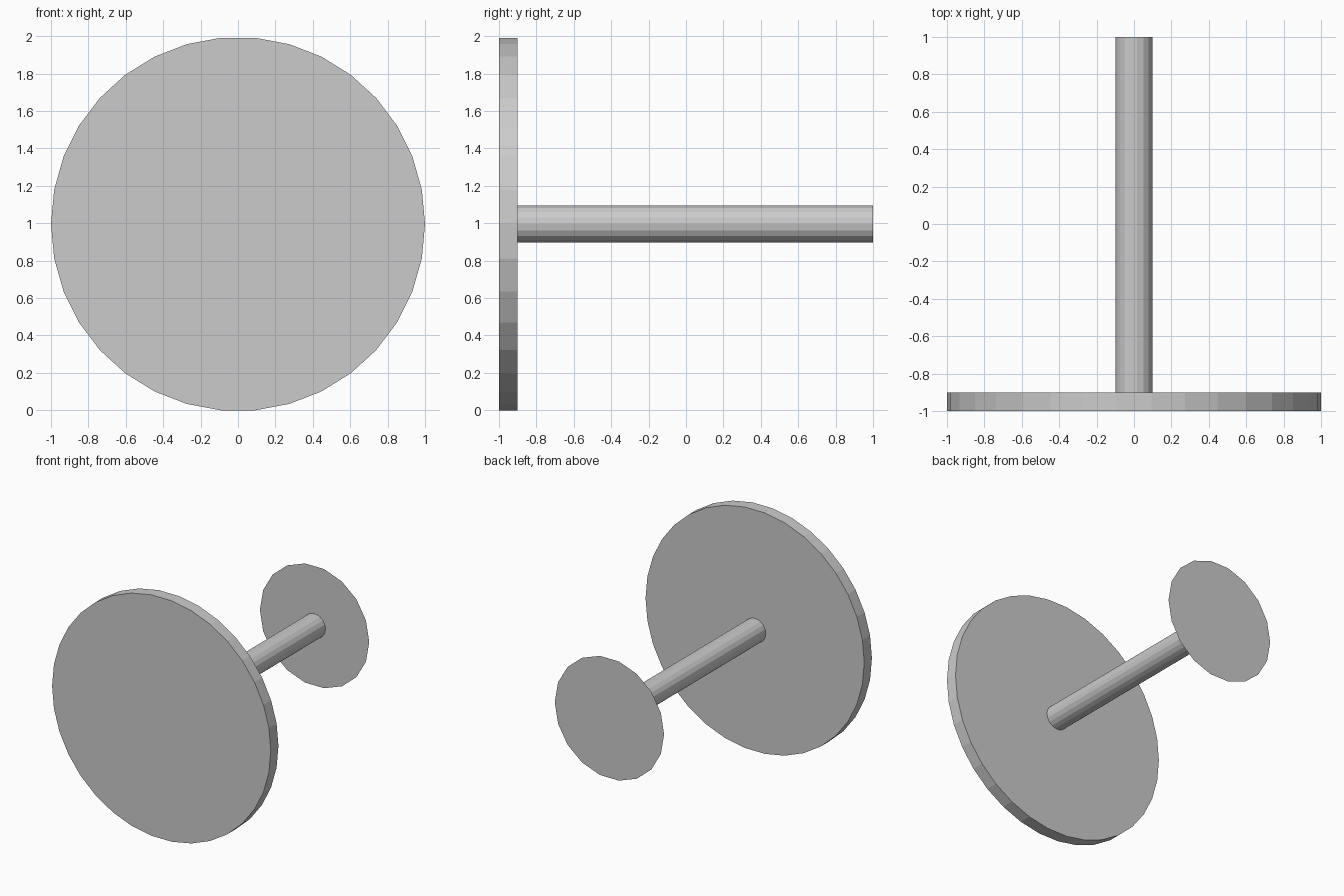
import bpy
import math
from mathutils import Matrix

cube = bpy.data.objects.get("Cube")
if cube:
    bpy.data.objects.remove(cube, do_unlink=True)

grey = bpy.data.materials.new("plain grey")
grey.use_nodes = True
colour = (0.6, 0.6, 0.6, 1)
grey.diffuse_color = colour
grey.node_tree.nodes["Principled BSDF"].inputs["Base Color"].default_value = colour

AXIS_HEIGHT = math.cos(math.pi / 34)


def finish(name):
    """Name the new part and lay its axis along y, first corner on +x."""
    part = bpy.context.object
    part.name = part.data.name = name
    # A quarter turn brings the first corner, made on +y, round to +x
    part.data.transform(Matrix.Rotation(math.pi / 2, 4, "X") @ Matrix.Rotation(-math.pi / 2, 4, "Z"))
    part.data.materials.append(grey)


def cylinder(name, sides, radius, y_front, y_back):
    bpy.ops.mesh.primitive_cylinder_add(
        vertices=sides, radius=radius, depth=y_back - y_front,
        location=(0, (y_front + y_back) / 2, AXIS_HEIGHT))
    finish(name)


# Thick front wheel and the rod behind it
cylinder("front_disc", 34, 1, -1, -0.9)
cylinder("rod", 18, 0.1, -0.9, 1)

# Paper-thin disc closing the back end of the rod
bpy.ops.mesh.primitive_circle_add(
    vertices=18, radius=0.5, fill_type="NGON", location=(0, 1, AXIS_HEIGHT))
finish("back_disc")
# Face the back
bpy.context.object.data.flip_normals()
if bpy.context.object.data.polygons[0].normal.y < 0:
    bpy.context.object.data.flip_normals()
